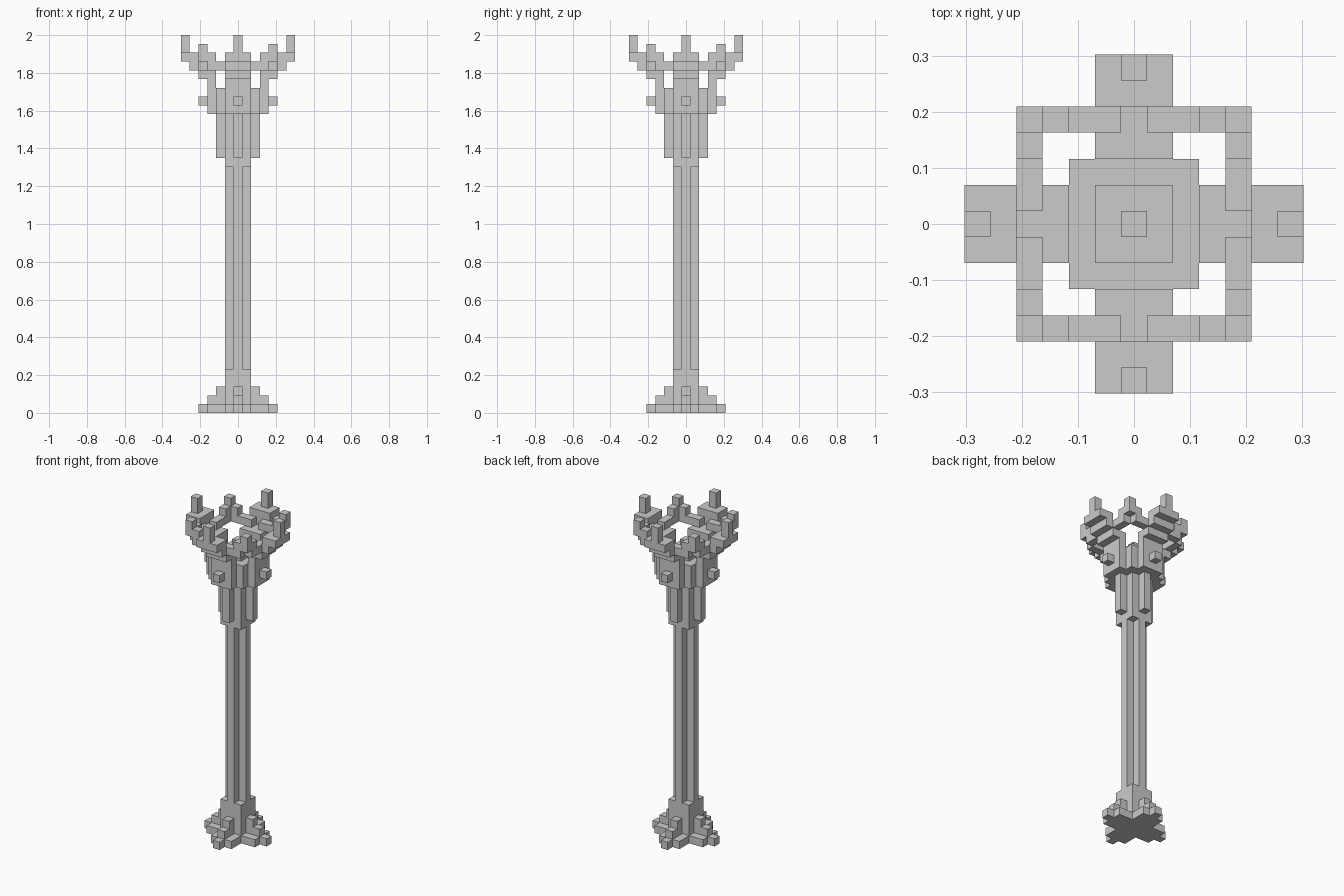
import bpy, bmesh

if "Cube" in bpy.data.objects:
    bpy.data.objects.remove(bpy.data.objects["Cube"])

U = 2 / 43  # one grid cell


def voxels(name, cells):
    """Build one closed blocky mesh from a set of grid cells (outer faces only)."""
    bm = bmesh.new()
    cache = {}

    def vert(p):
        if p not in cache:
            cache[p] = bm.verts.new(((p[0] - .5) * U, (p[1] - .5) * U, p[2] * U))
        return cache[p]

    for c in cells:
        for axis in range(3):
            for side in (0, 1):
                n = list(c)
                n[axis] += 1 if side else -1
                if tuple(n) in cells:
                    continue
                a, b = (axis + 1) % 3, (axis + 2) % 3
                quad = []
                for da, db in ((0, 0), (1, 0), (1, 1), (0, 1)):
                    p = list(c)
                    p[axis] += side
                    p[a] += da
                    p[b] += db
                    quad.append(vert(tuple(p)))
                bm.faces.new(quad if side else quad[::-1])
    bmesh.ops.dissolve_limit(bm, angle_limit=0.01, verts=bm.verts, edges=bm.edges)
    me = bpy.data.meshes.new(name)
    bm.to_mesh(me)
    bm.free()
    ob = bpy.data.objects.new(name, me)
    bpy.context.collection.objects.link(ob)


def box(x0, x1, y0, y1, z0, z1):
    """Cells with inclusive x, y range and z from z0 up to z1."""
    return {(x, y, z) for x in range(x0, x1 + 1)
            for y in range(y0, y1 + 1) for z in range(z0, z1)}


def four(*boxes):
    """Repeat boxes around the z axis in quarter turns."""
    cells = set().union(*(box(*b) for b in boxes))
    out = set()
    for _ in range(4):
        out |= cells
        cells = {(-y, x, z) for x, y, z in cells}
    return out


# stepped cross-shaped foot
voxels("base", four((0, 3, -1, 1, 0, 1), (4, 4, 0, 0, 0, 1),
                    (0, 3, 0, 0, 1, 2), (0, 2, 0, 0, 2, 3),
                    (-1, 1, -1, 1, 1, 5)))

# plus-section column
voxels("shaft", four((0, 1, 0, 0, 5, 28)))

# collar with a rib on each side
voxels("collar", four((-1, 1, -1, 1, 28, 34), (2, 2, 0, 0, 29, 34)))

# head block, studs, and the flaring prongs
voxels("head", four((-2, 2, -2, 2, 34, 37), (3, 3, -1, 1, 34, 39),
                    (4, 4, 0, 0, 35, 36), (4, 4, -1, 1, 38, 39),
                    (5, 5, -1, 1, 39, 41), (6, 6, -1, 1, 40, 41),
                    (6, 6, 0, 0, 41, 43)))

# stepped finial in the middle of the crown
voxels("finial", box(-1, 1, -1, 1, 37, 38) | box(0, 0, 0, 0, 38, 39))

# crown ring, rising to a point at each corner
voxels("crown_ring", four((4, 4, 1, 3, 39, 40), (4, 4, -3, -1, 39, 40),
                          (4, 4, 3, 3, 40, 41), (4, 4, -3, -3, 40, 41),
                          (4, 4, 4, 4, 40, 42)))
